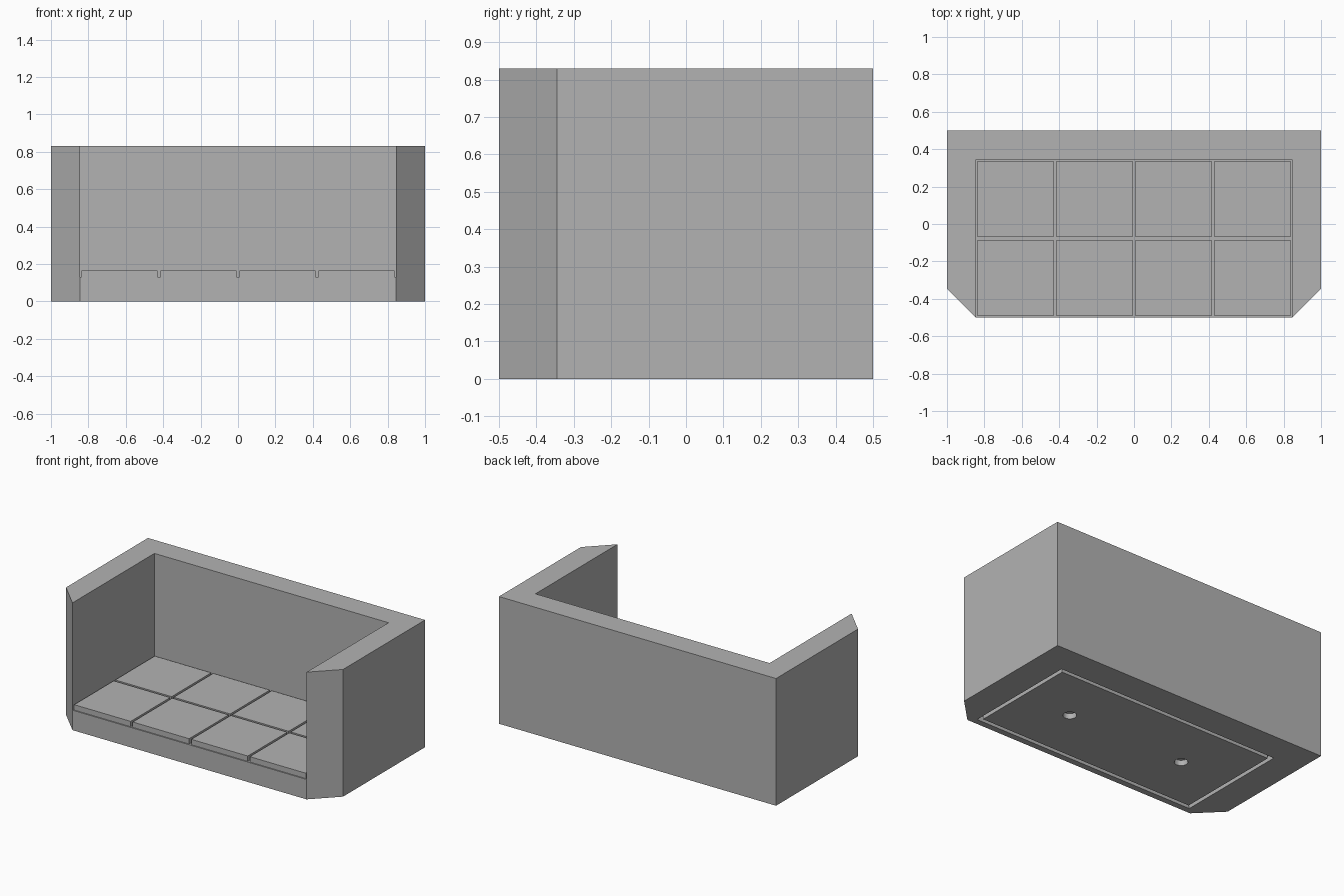
import bpy
import bmesh
from mathutils import Matrix, Vector

if "Cube" in bpy.data.objects:
    bpy.data.objects.remove(bpy.data.objects["Cube"])

INNER_X, BACK_Y, FRONT_Y = 0.845, 0.345, -0.5
HEIGHT, FLOOR_Z, TILE_Z = 0.83, 0.13, 0.165
MID_Y = (BACK_Y + FRONT_Y) / 2

grey = bpy.data.materials.new("plain grey")
grey.use_nodes = True
colour = (0.45, 0.45, 0.45, 1)
grey.diffuse_color = colour
grey.node_tree.nodes["Principled BSDF"].inputs["Base Color"].default_value = colour


def new_object(name, bm):
    bmesh.ops.recalc_face_normals(bm, faces=bm.faces)
    mesh = bpy.data.meshes.new(name)
    bm.to_mesh(mesh)
    bm.free()
    mesh.materials.append(grey)
    obj = bpy.data.objects.new(name, mesh)
    bpy.context.collection.objects.link(obj)
    return obj


def add_box(bm, low, high):
    low, high = Vector(low), Vector(high)
    place = Matrix.Translation((low + high) / 2) @ Matrix.Diagonal((*(high - low), 1))
    bmesh.ops.create_cube(bm, size=1, matrix=place)


def box(name, low, high):
    bm = bmesh.new()
    add_box(bm, low, high)
    return new_object(name, bm)


def cut(target, cutter):
    mod = target.modifiers.new("cut", "BOOLEAN")
    mod.operation = "DIFFERENCE"
    mod.solver = "EXACT"
    mod.object = cutter
    bpy.context.view_layer.objects.active = target
    bpy.ops.object.modifier_apply(modifier=mod.name)
    bpy.data.objects.remove(cutter)


# Body: outline with cut front corners, raised to full height
half = [(INNER_X, FRONT_Y), (1, -0.345), (1, 0.5)]
outline = half + [(-x, y) for x, y in reversed(half)]
bm = bmesh.new()
base = bm.faces.new([bm.verts.new((x, y, 0)) for x, y in outline])
top = bmesh.ops.extrude_face_region(bm, geom=[base])["geom"]
bmesh.ops.translate(bm, vec=(0, 0, HEIGHT),
                    verts=[v for v in top if isinstance(v, bmesh.types.BMVert)])
body = new_object("body", bm)

# Open room above the floor
cut(body, box("room_cutter", (-INNER_X, FRONT_Y - 0.2, FLOOR_Z), (INNER_X, BACK_Y, 1)))

# Rectangular groove under the floor
DEPTH, WIDTH, MARGIN = 0.035, 0.025, 0.04
gx, gy0, gy1 = INNER_X - MARGIN, FRONT_Y + MARGIN, BACK_Y - MARGIN
groove = box("groove_cutter", (-gx, gy0, -DEPTH), (gx, gy1, DEPTH))
cut(groove, box("groove_core", (WIDTH - gx, gy0 + WIDTH, -0.1), (gx - WIDTH, gy1 - WIDTH, 0.1)))
cut(body, groove)

# Two round sockets in the underside
for side in (-1, 1):
    bm = bmesh.new()
    bmesh.ops.create_cone(bm, cap_ends=True, segments=32, radius1=0.04, radius2=0.04,
                          depth=2 * DEPTH,
                          matrix=Matrix.Translation((side * INNER_X / 2, MID_Y, 0)))
    cut(body, new_object("socket_cutter", bm))

# Floor tiles: two rows of four with narrow gaps
PITCH, GAP = INNER_X / 2, 0.0075
bm = bmesh.new()
for col in range(4):
    for row in range(2):
        x, y = -INNER_X + col * PITCH, FRONT_Y + row * PITCH
        add_box(bm, (x + GAP, y + GAP, FLOOR_Z),
                (x + PITCH - GAP, y + PITCH - GAP, TILE_Z))
new_object("floor_tiles", bm)
